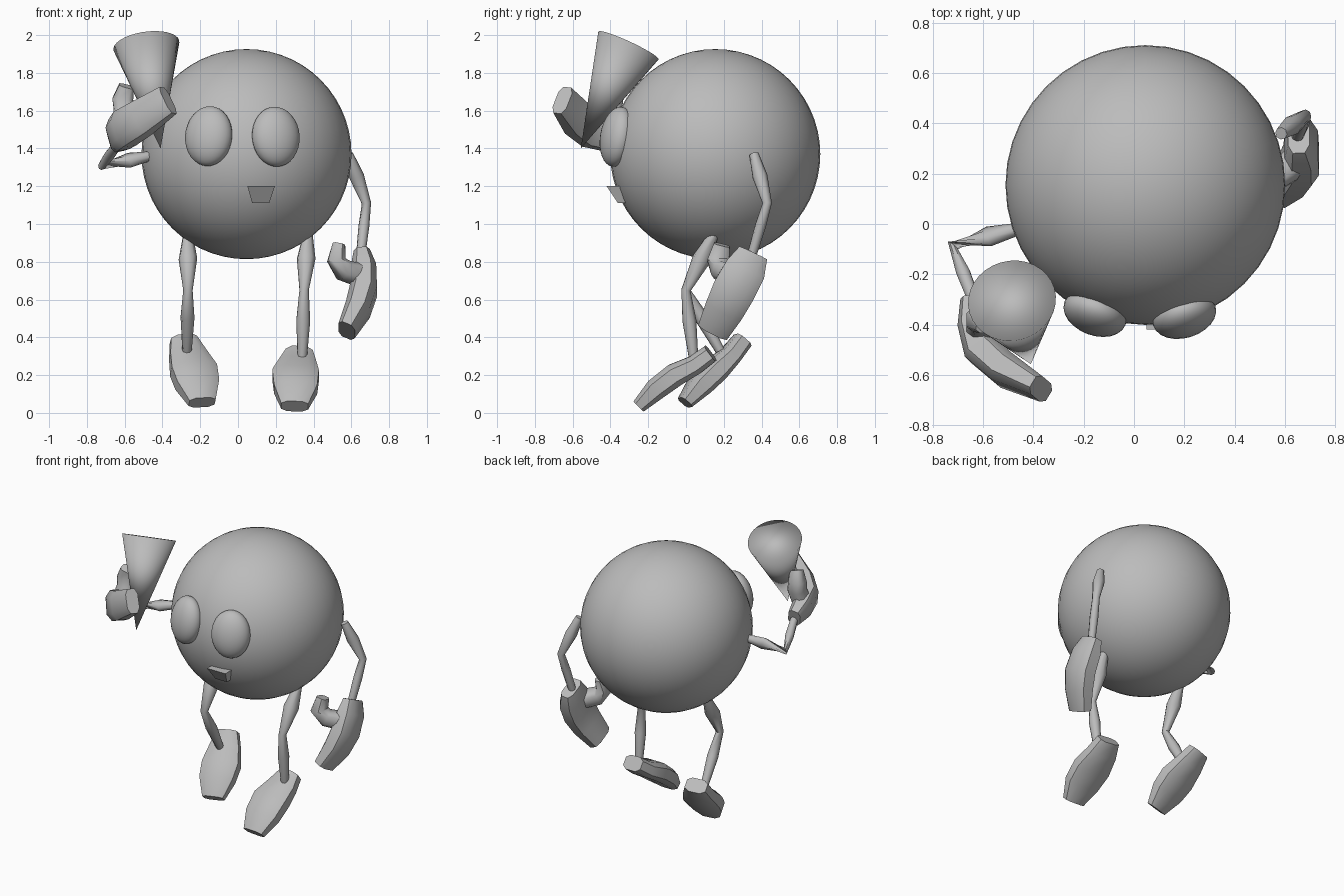
import bpy, bmesh, math
from mathutils import Vector

if "Cube" in bpy.data.objects:
    bpy.data.objects.remove(bpy.data.objects["Cube"], do_unlink=True)

grey = bpy.data.materials.new("plain_grey")
grey.use_nodes = True
grey.diffuse_color = (0.5, 0.5, 0.5, 1)
grey.node_tree.nodes["Principled BSDF"].inputs["Base Color"].default_value = (0.5, 0.5, 0.5, 1)


def finish(obj, name, angle):
    """Name, colour and shade one part."""
    obj.name = obj.data.name = name
    obj.data.materials.clear()
    obj.data.materials.append(grey)
    bpy.ops.object.select_all(action="DESELECT")
    obj.select_set(True)
    bpy.context.view_layer.objects.active = obj
    bpy.ops.object.shade_smooth_by_angle(angle=math.radians(angle))
    return obj


def from_bmesh(bm, name, angle):
    bmesh.ops.recalc_face_normals(bm, faces=bm.faces)
    mesh = bpy.data.meshes.new(name)
    bm.to_mesh(mesh)
    bm.free()
    obj = bpy.data.objects.new(name, mesh)
    bpy.context.collection.objects.link(obj)
    return finish(obj, name, angle)


def loft(name, rings, wide, sides=8, boxy=0.65, angle=50):
    """Skin closed sections (centre, half width, half thickness) along a path."""
    bm = bmesh.new()
    centres = [Vector(r[0]) for r in rings]
    last = len(rings) - 1
    loops = []
    for i, (_, hu, hv) in enumerate(rings):
        along = (centres[min(i + 1, last)] - centres[max(i - 1, 0)]).normalized()
        u = Vector(wide)
        u = (u - along * u.dot(along)).normalized()
        v = along.cross(u)
        loop = []
        for k in range(sides):
            a = 2 * math.pi * (k + 0.5) / sides
            c, s = math.cos(a), math.sin(a)
            p = u * hu * math.copysign(abs(c) ** boxy, c) + v * hv * math.copysign(abs(s) ** boxy, s)
            loop.append(bm.verts.new(centres[i] + p))
        loops.append(loop)
    for a, b in zip(loops, loops[1:]):
        for k in range(sides):
            n = (k + 1) % sides
            bm.faces.new((a[k], a[n], b[n], b[k]))
    bm.faces.new(loops[0])
    bm.faces.new(loops[-1])
    return from_bmesh(bm, name, angle)


def limb(name, joints, bulges):
    """Jointed tube, swollen in the middle of each segment."""
    thin = 0.025
    pts = [Vector(j) for j in joints]
    rings = [(pts[0], thin, thin)]
    for a, b, r in zip(pts, pts[1:], bulges):
        rings += [(a.lerp(b, 0.45), r, r), (b, thin, thin)]
    loft(name, rings, (1, 0.3, 0.1), sides=8, boxy=1)


def ball(name, centre, radii, rot=(0, 0, 0), segs=32, rings=24):
    bpy.ops.mesh.primitive_uv_sphere_add(segments=segs, ring_count=rings, location=centre, rotation=rot)
    obj = bpy.context.object
    obj.scale = radii
    finish(obj, name, 60)


# Body and eyes
ball("body", (0.045, 0.155, 1.37), (0.556,) * 3, segs=40, rings=28)
ball("right_eye", (-0.155, -0.355, 1.465), (0.13, 0.085, 0.16), (-0.17, 0, -0.36), 24, 16)
ball("left_eye", (0.2, -0.365, 1.462), (0.13, 0.085, 0.16), (-0.17, 0, 0.3), 24, 16)

# Mouth: wedge with a sloping underside
bm = bmesh.new()
top = [bm.verts.new(p) for p in ((0.05, -0.42, 1.2), (0.195, -0.42, 1.2), (0.195, -0.3, 1.2), (0.05, -0.3, 1.2))]
low = [bm.verts.new(p) for p in ((0.075, -0.36, 1.11), (0.165, -0.36, 1.11), (0.165, -0.28, 1.11), (0.075, -0.28, 1.11))]
bm.faces.new(top)
bm.faces.new(low)
for k in range(4):
    n = (k + 1) % 4
    bm.faces.new((top[k], top[n], low[n], low[k]))
from_bmesh(bm, "mouth", 20)

# Limbs
limb("left_leg", [(0.37, 0.15, 0.95), (0.35, 0.0, 0.65), (0.34, 0.04, 0.29)], [0.05, 0.037])
limb("right_leg", [(-0.265, 0.15, 0.95), (-0.265, 0.0, 0.65), (-0.27, 0.18, 0.33)], [0.05, 0.037])
limb("left_arm", [(0.585, 0.36, 1.37), (0.68, 0.43, 1.11), (0.65, 0.35, 0.84)], [0.04, 0.029])
limb("right_arm", [(-0.46, -0.02, 1.36), (-0.72, -0.085, 1.31), (-0.63, -0.32, 1.43)], [0.04, 0.029])

# Feet: flat slabs with toes pointing down
loft("left_foot", [((0.3, -0.25, 0.035), 0.075, 0.04), ((0.305, -0.16, 0.125), 0.12, 0.062),
                   ((0.305, -0.06, 0.2), 0.13, 0.066), ((0.315, 0.05, 0.255), 0.105, 0.055),
                   ((0.325, 0.13, 0.315), 0.075, 0.052)], (1, 0, 0))
loft("right_foot", [((-0.19, -0.005, 0.055), 0.075, 0.04), ((-0.215, 0.075, 0.15), 0.12, 0.065),
                    ((-0.235, 0.15, 0.225), 0.13, 0.068), ((-0.265, 0.235, 0.305), 0.105, 0.055),
                    ((-0.29, 0.3, 0.385), 0.075, 0.052)], (1, 0.2, 0))

# Hands: mittens with cupped fingers and a separate thumb
loft("left_hand", [((0.655, 0.355, 0.845), 0.085, 0.045), ((0.665, 0.315, 0.76), 0.115, 0.07),
                   ((0.665, 0.255, 0.65), 0.12, 0.075), ((0.635, 0.205, 0.55), 0.11, 0.07),
                   ((0.575, 0.145, 0.435), 0.09, 0.05)], (0, 0.89, -0.45))
loft("left_thumb", [((0.65, 0.25, 0.73), 0.06, 0.06), ((0.56, 0.19, 0.755), 0.06, 0.055),
                    ((0.52, 0.17, 0.81), 0.06, 0.05), ((0.535, 0.19, 0.89), 0.045, 0.035)], (0, 0.9, -0.3))
loft("right_hand", [((-0.64, -0.3, 1.44), 0.065, 0.045), ((-0.63, -0.4, 1.475), 0.095, 0.065),
                    ((-0.6, -0.5, 1.505), 0.105, 0.075), ((-0.51, -0.58, 1.56), 0.1, 0.07),
                    ((-0.37, -0.655, 1.655), 0.085, 0.045)], (-0.25, 0.25, 0.9))
loft("right_thumb", [((-0.62, -0.42, 1.5), 0.06, 0.06), ((-0.6, -0.39, 1.6), 0.06, 0.055),
                     ((-0.61, -0.38, 1.66), 0.058, 0.05), ((-0.59, -0.4, 1.73), 0.042, 0.035)], (1, 0, 0))

# Held cone, apex down, closed softly at the rim
apex, rim = Vector((-0.41, -0.557, 1.4)), Vector((-0.485, -0.305, 1.945))
axis = rim - apex
bpy.ops.mesh.primitive_cone_add(vertices=32, radius1=0.0, radius2=0.176, depth=axis.length,
                                location=(apex + rim) / 2, rotation=axis.to_track_quat("Z", "Y").to_euler())
finish(bpy.context.object, "cone", 180)
